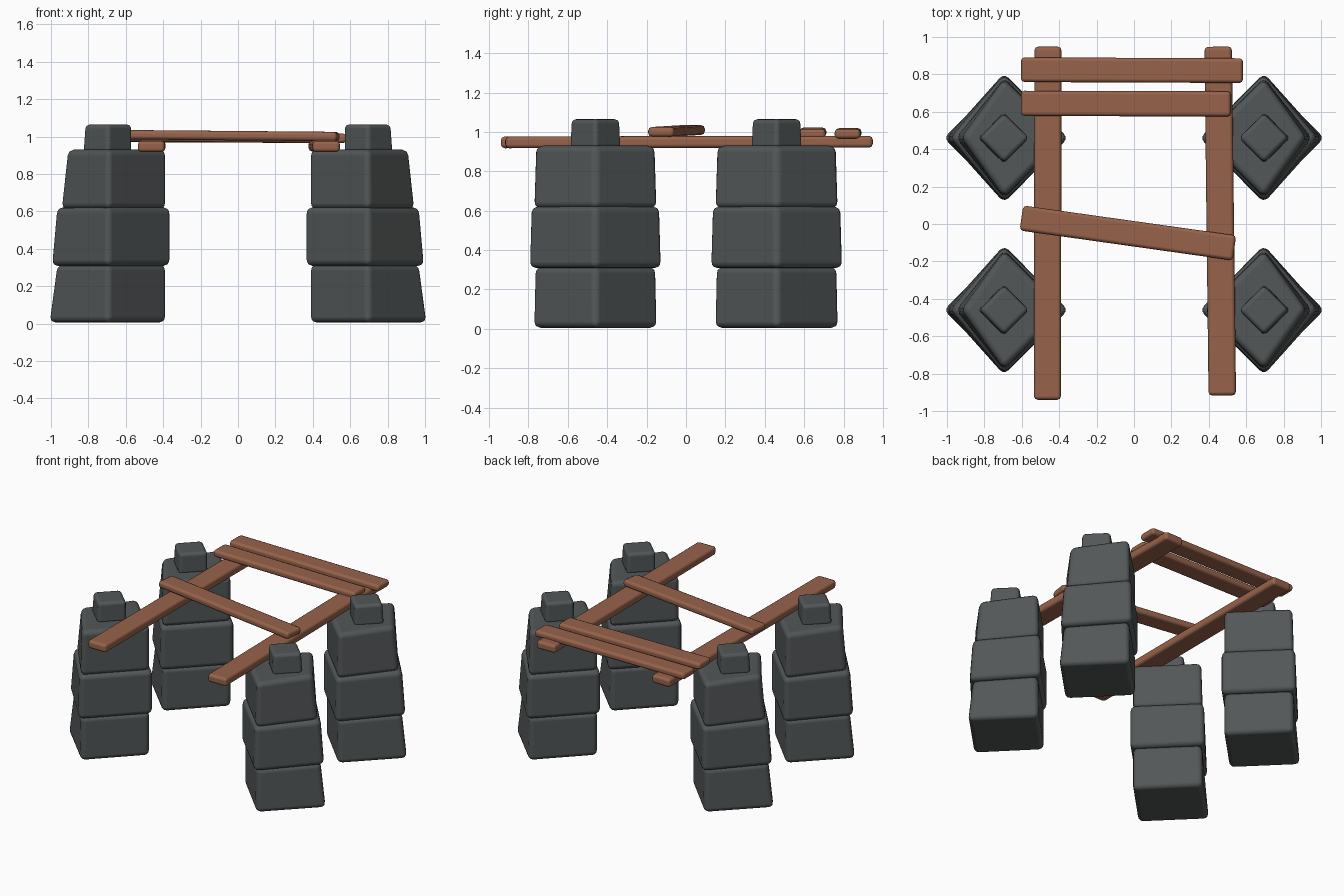
import bpy, bmesh, math

if "Cube" in bpy.data.objects:
    bpy.data.objects.remove(bpy.data.objects["Cube"])


def material(name, rgb):
    m = bpy.data.materials.new(name)
    m.diffuse_color = (*rgb, 1)
    m.use_nodes = True
    m.node_tree.nodes["Principled BSDF"].inputs["Base Color"].default_value = m.diffuse_color
    return m


STONE = material("dark grey stone", (0.085, 0.095, 0.096))
WOOD = material("brown wood", (0.31, 0.125, 0.07))


def prism(name, bottom, top, mat, bevel, segments=3):
    """Rounded six-sided solid from a bottom and a top ring of four points."""
    bm = bmesh.new()
    lo = [bm.verts.new(p) for p in bottom]
    hi = [bm.verts.new(p) for p in top]
    bm.faces.new(lo[::-1])
    bm.faces.new(hi)
    for i in range(4):
        j = (i + 1) % 4
        bm.faces.new((lo[i], lo[j], hi[j], hi[i]))
    bmesh.ops.recalc_face_normals(bm, faces=bm.faces)
    mesh = bpy.data.meshes.new(name)
    bm.to_mesh(mesh)
    bm.free()
    for p in mesh.polygons:
        p.use_smooth = True
    mesh.materials.append(mat)
    ob = bpy.data.objects.new(name, mesh)
    bpy.context.collection.objects.link(ob)
    b = ob.modifiers.new("rounding", "BEVEL")
    b.width, b.segments, b.limit_method = bevel, segments, "NONE"
    b.harden_normals = True
    return ob


def diamond(cx, cy, sx, out, inn, half, z):
    """Four corners: outer, side, inner, side; sx says which way is outward."""
    return [(cx + sx * out, cy, z), (cx, cy + half, z),
            (cx - sx * inn, cy, z), (cx, cy - half, z)]


# name, z0, z1, outer reach bottom/top, inner reach, side reach bottom/top, bevel
BLOCKS = [
    ("bottom_stone", 0.005, 0.315, 0.327, 0.284, 0.320, 0.325, 0.318, 0.034),
    ("middle_stone", 0.308, 0.622, 0.313, 0.284, 0.343, 0.347, 0.338, 0.034),
    ("upper_stone", 0.612, 0.930, 0.260, 0.224, 0.320, 0.325, 0.315, 0.034),
    ("cap_stone", 0.915, 1.065, 0.141, 0.130, 0.134, 0.137, 0.130, 0.024),
]

# four stone pillars
for sx, xs in ((-1, "left"), (1, "right")):
    for sy, ys in ((-1, "front"), (1, "back")):
        cx, cy = sx * 0.695, sy * 0.46
        for n, z0, z1, o0, o1, inn, h0, h1, bev in BLOCKS:
            prism(f"{ys}_{xs}_{n}",
                  diamond(cx, cy, sx, o0, inn, h0, z0),
                  diamond(cx, cy, sx, o1, inn, h1, z1), STONE, bev)


def board(name, a, b, width, thick):
    """Plank between two centre points, given as (x, y, z)."""
    dx, dy = b[0] - a[0], b[1] - a[1]
    l = math.hypot(dx, dy)
    nx, ny = -dy / l * width / 2, dx / l * width / 2

    def ring(dz):
        return [(p[0] + s * nx, p[1] + s * ny, p[2] + dz)
                for p, s in ((a, -1), (b, -1), (b, 1), (a, 1))]
    prism(name, ring(-thick / 2), ring(thick / 2), WOOD, 0.02, 2)


# two long rails running front to back
board("left_rail", (-0.463, -0.94, 0.947), (-0.46, 0.948, 0.95), 0.145, 0.06)
board("right_rail", (0.472, -0.917, 0.947), (0.45, 0.948, 0.95), 0.147, 0.06)

# three cross planks
board("back_plank", (-0.605, 0.825, 0.995), (0.583, 0.82, 0.99), 0.132, 0.05)
board("second_plank", (-0.605, 0.645, 0.998), (0.518, 0.642, 0.99), 0.135, 0.05)
board("slanted_plank", (-0.602, 0.032, 1.01), (0.537, -0.128, 1.0), 0.135, 0.05)
